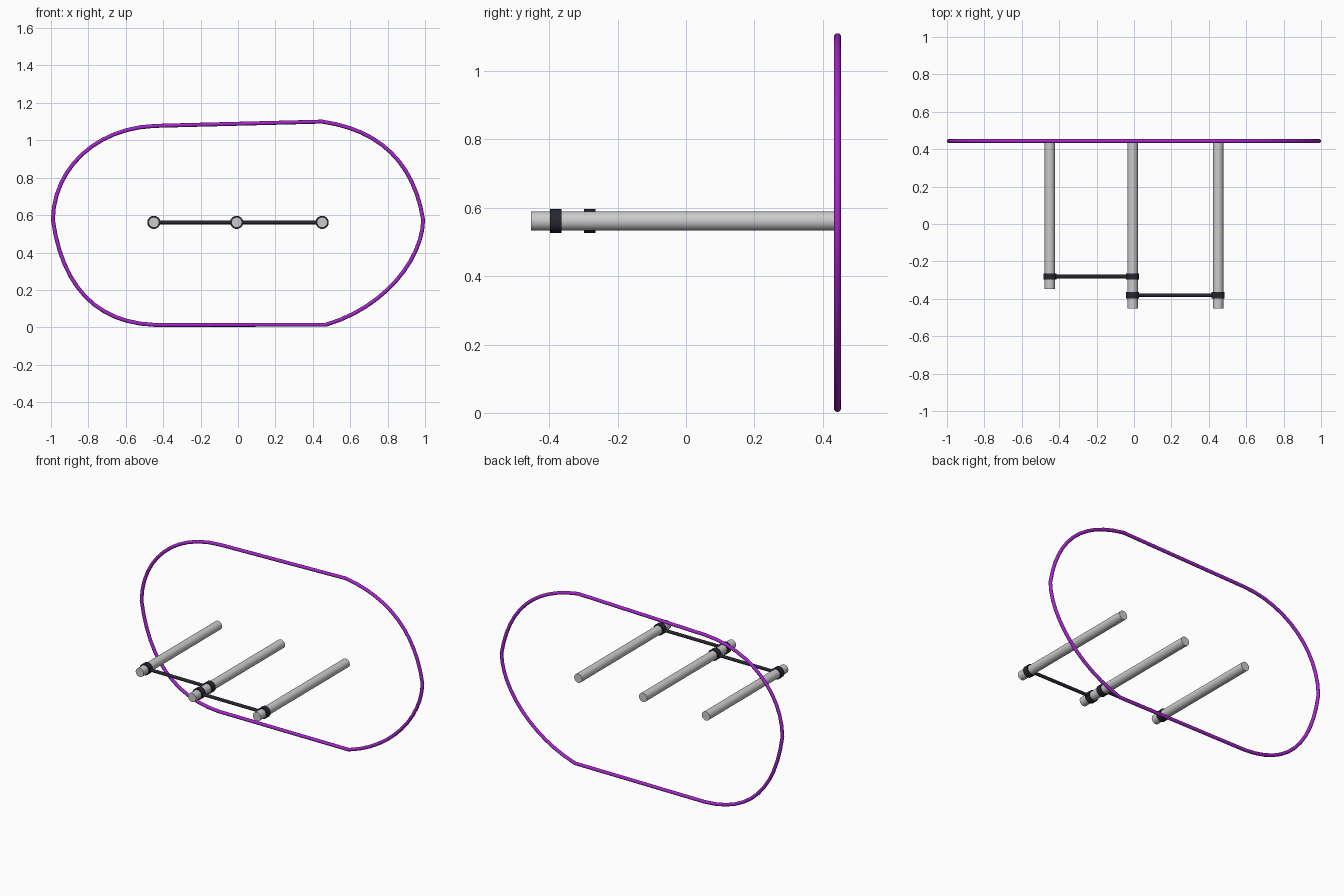
import bpy, math
from mathutils import Vector

if "Cube" in bpy.data.objects:
    bpy.data.objects.remove(bpy.data.objects["Cube"])


def material(name, color):
    m = bpy.data.materials.new(name)
    m.diffuse_color = color
    m.use_nodes = True
    m.node_tree.nodes["Principled BSDF"].inputs["Base Color"].default_value = m.diffuse_color
    return m


purple = material("purple", (0.38, 0.02, 0.60, 1))
black = material("black", (0.02, 0.02, 0.03, 1))
BAR_Z = 0.561


def rod(name, start, end, radius, mat=None, sides=32):
    a, b = Vector(start), Vector(end)
    bpy.ops.mesh.primitive_cylinder_add(
        vertices=sides, radius=radius, depth=(b - a).length,
        location=(a + b) / 2,
        rotation=(b - a).to_track_quat('Z', 'Y').to_euler())
    ob = bpy.context.object
    ob.name = name
    if mat:
        ob.data.materials.append(mat)
    bpy.ops.object.shade_smooth_by_angle(angle=math.radians(40))
    return ob


# Three bars running front to back
bars = {"left": (-0.45, -0.347), "middle": (-0.007, -0.453), "right": (0.45, -0.453)}
for side, (x, front) in bars.items():
    rod(side + "_bar", (x, front, BAR_Z), (x, 0.443, BAR_Z), 0.028)

# Cross links with a collar around each bar they join
for a, b, y in (("left", "middle", -0.281), ("middle", "right", -0.381)):
    xa, xb = bars[a][0], bars[b][0]
    rod(a + "_link", (xa, y, BAR_Z), (xb, y, BAR_Z), 0.01, black, 16)
    for side, x in ((a, xa), (b, xb)):
        rod(f"{side}_collar_of_{a}_link", (x, y - 0.017, BAR_Z),
            (x, y + 0.017, BAR_Z), 0.035, black)

# Back loop: (point, left handle, right handle) in x, z
loop = [
    ((-0.445, 1.077), (-0.76, 1.065), (-0.15, 1.085)),
    ((0.45, 1.100), (0.15, 1.092), (0.76, 1.055)),
    ((0.990, 0.575), (0.940, 0.88), (0.985, 0.36)),
    ((0.470, 0.014), (0.78, 0.105), (0.15, 0.014)),
    ((-0.445, 0.013), (-0.15, 0.013), (-0.76, 0.025)),
    ((-0.990, 0.575), (-0.940, 0.22), (-0.985, 0.85)),
]
# The outline is walked clockwise from the top left
curve = bpy.data.curves.new("back_loop", 'CURVE')
curve.dimensions = '3D'
curve.bevel_depth = 0.0105
curve.bevel_resolution = 4
curve.resolution_u = 12
spline = curve.splines.new('BEZIER')
spline.bezier_points.add(len(loop) - 1)
spline.use_cyclic_u = True
# Incoming / outgoing handles per corner of the outline
incoming = {0: (-0.76, 1.065), 1: (0.15, 1.092), 2: (0.940, 0.88),
            3: (0.78, 0.105), 4: (-0.15, 0.013), 5: (-0.940, 0.22)}
for i, (p, bp) in enumerate(zip(loop, spline.bezier_points)):
    bp.handle_left_type = bp.handle_right_type = 'FREE'
    bp.co = (p[0][0], 0.443, p[0][1])
    bp.handle_left = (incoming[i][0], 0.443, incoming[i][1])
    bp.handle_right = (p[2][0], 0.443, p[2][1])
curve.materials.append(purple)
bpy.context.collection.objects.link(bpy.data.objects.new("back_loop", curve))
